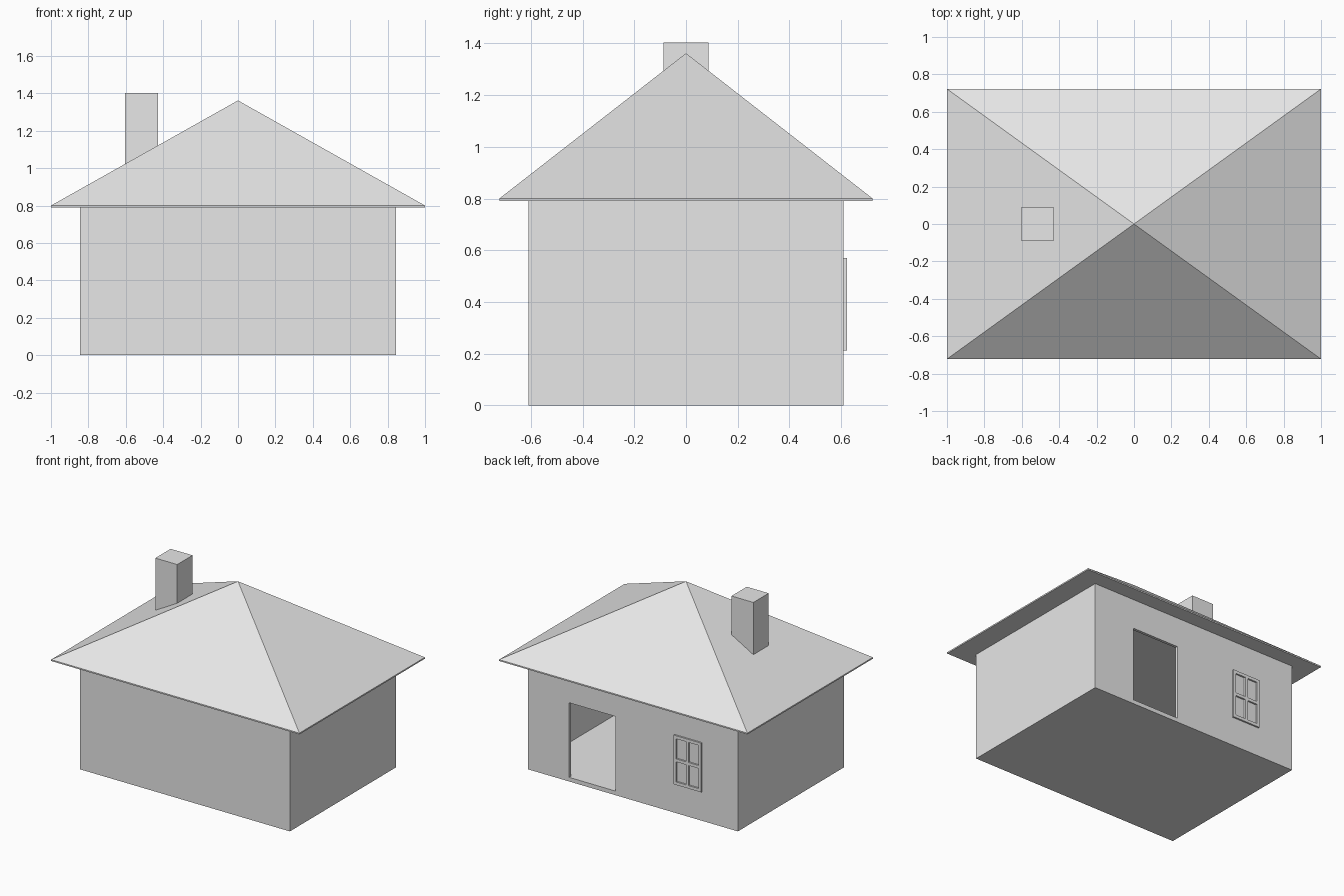
import bpy
import bmesh

cube = bpy.data.objects.get("Cube")
if cube:
    bpy.data.objects.remove(cube, do_unlink=True)

grey = bpy.data.materials.new("plain light grey")
grey.use_nodes = True
grey.diffuse_color = (0.8, 0.8, 0.8, 1)
grey.node_tree.nodes["Principled BSDF"].inputs["Base Color"].default_value = (0.8, 0.8, 0.8, 1)


def add_object(name, bm):
    bmesh.ops.recalc_face_normals(bm, faces=bm.faces[:])
    mesh = bpy.data.meshes.new(name)
    bm.to_mesh(mesh)
    bm.free()
    mesh.materials.append(grey)
    obj = bpy.data.objects.new(name, mesh)
    bpy.context.scene.collection.objects.link(obj)
    return obj


def box(name, x, y, z):
    """Box from (min, max) pairs on each axis."""
    bm = bmesh.new()
    bmesh.ops.create_cube(bm, size=1)
    for v in bm.verts:
        for i, (low, high) in enumerate((x, y, z)):
            v.co[i] = high if v.co[i] > 0 else low
    return add_object(name, bm)


def cut(target, cutter):
    """Subtract a box, then discard it."""
    cutter.hide_render = True
    mod = target.modifiers.new("cut", 'BOOLEAN')
    mod.operation = 'DIFFERENCE'
    mod.solver = 'EXACT'
    mod.object = cutter
    bpy.context.view_layer.objects.active = target
    bpy.ops.object.modifier_apply(modifier=mod.name)
    bpy.data.objects.remove(cutter, do_unlink=True)


HALF_X, HALF_Y, WALL, FLOOR = 0.845, 0.61, 0.02, 0.03
EAVE_LOW, EAVE_TOP, APEX = 0.79, 0.8, 1.362

# Hollow house body with a floor and a doorway in the back wall
walls = box("walls", (-HALF_X, HALF_X), (-HALF_Y, HALF_Y), (0, 0.795))
cut(walls, box("room_cutter", (WALL - HALF_X, HALF_X - WALL),
               (WALL - HALF_Y, HALF_Y - WALL), (FLOOR, 1)))
cut(walls, box("door_cutter", (0.14, 0.515), (0.5, 0.7), (FLOOR, 0.573)))

# Pyramid roof with a thin eave edge
bm = bmesh.new()
rings = []
for z in (EAVE_LOW, EAVE_TOP):
    rings.append([bm.verts.new((sx, sy * 0.722, z))
                  for sx, sy in ((-1, -1), (1, -1), (1, 1), (-1, 1))])
low, high = rings
tip = bm.verts.new((0, 0, APEX))
bm.faces.new(low)
for i in range(4):
    j = (i + 1) % 4
    bm.faces.new((low[i], low[j], high[j], high[i]))
    bm.faces.new((high[i], high[j], tip))
add_object("roof", bm)

# Chimney
box("chimney", (-0.604, -0.428), (-0.088, 0.088), (0.9, 1.403))

# Four-pane window frame on the back wall
frame = box("window_frame", (-0.558, -0.334), (0.606, 0.622), (0.212, 0.57))
BAR = 0.022
pane_w = (0.224 - 3 * BAR) / 2
pane_h = (0.358 - 3 * BAR) / 2
for col in range(2):
    for row in range(2):
        x0 = -0.558 + BAR + col * (pane_w + BAR)
        z0 = 0.212 + BAR + row * (pane_h + BAR)
        cut(frame, box("pane_cutter", (x0, x0 + pane_w), (0.55, 0.7), (z0, z0 + pane_h)))
